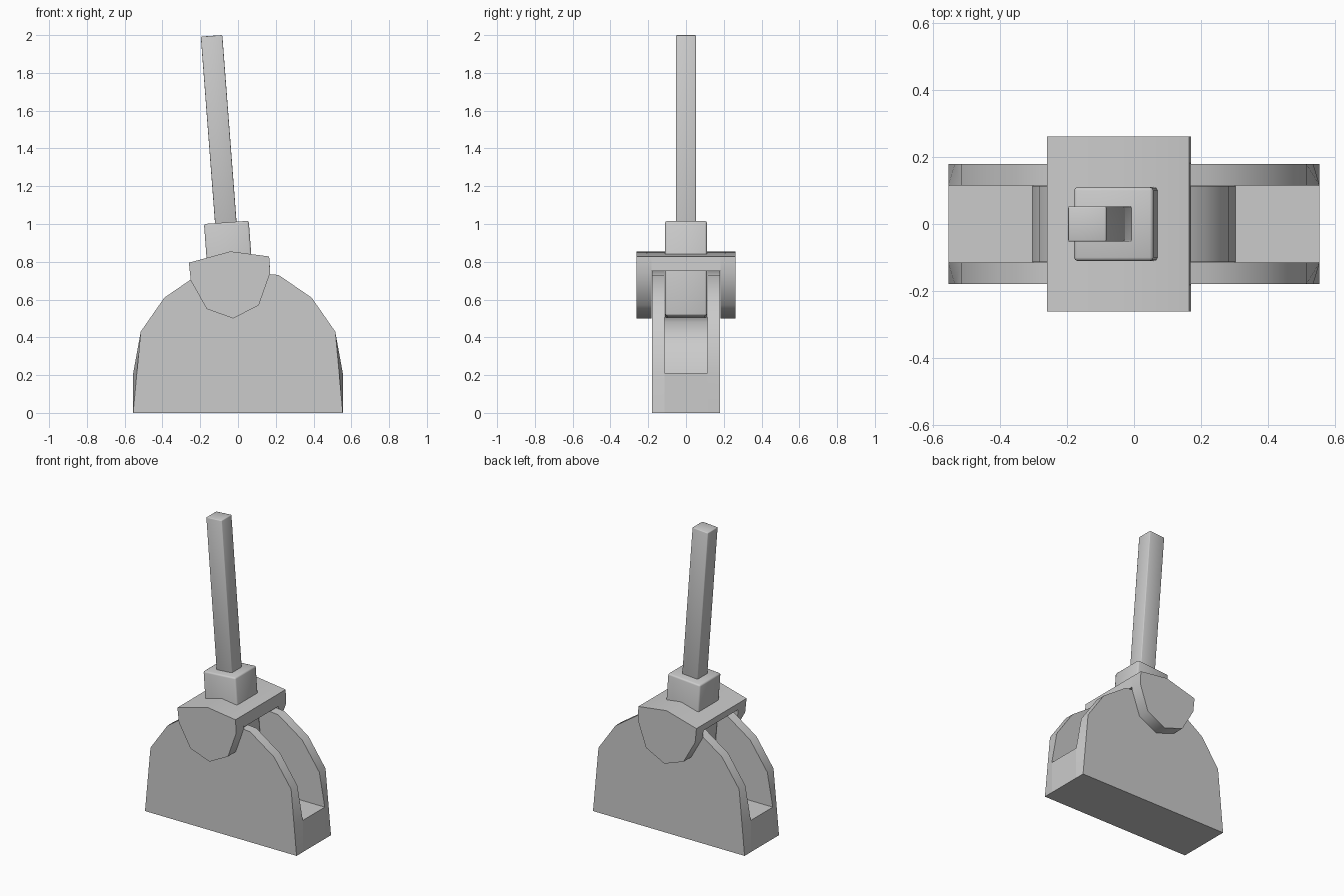
import bpy, bmesh, math
from mathutils import Vector

cube = bpy.data.objects.get("Cube")
if cube:
    bpy.data.objects.remove(cube, do_unlink=True)

grey = bpy.data.materials.new("light grey")
grey.use_nodes = True
grey.diffuse_color = (0.6, 0.6, 0.6, 1)
grey.node_tree.nodes["Principled BSDF"].inputs["Base Color"].default_value = (0.6, 0.6, 0.6, 1)


def extrude(name, profile, y0, y1, smooth=30, bevel=0):
    """Prism of an x-z profile between two y values."""
    bm = bmesh.new()
    face = bm.faces.new([bm.verts.new((x, y0, z)) for x, z in profile])
    moved = bmesh.ops.extrude_face_region(bm, geom=[face])["geom"]
    bmesh.ops.translate(bm, vec=(0, y1 - y0, 0),
                        verts=[v for v in moved if isinstance(v, bmesh.types.BMVert)])
    bmesh.ops.recalc_face_normals(bm, faces=bm.faces[:])
    if bevel:
        bmesh.ops.bevel(bm, geom=bm.edges[:], offset=bevel, segments=2,
                        profile=0.5, affect='EDGES')
    mesh = bpy.data.meshes.new(name)
    bm.to_mesh(mesh)
    bm.free()
    mesh.materials.append(grey)
    obj = bpy.data.objects.new(name, mesh)
    bpy.context.collection.objects.link(obj)
    bpy.ops.object.select_all(action='DESELECT')
    obj.select_set(True)
    bpy.context.view_layer.objects.active = obj
    bpy.ops.object.shade_smooth_by_angle(angle=math.radians(smooth))
    return obj


# Arched side plates, outer faces tapering in to the arch
half = [(0.555, 0), (0.555, 0.21), (0.515, 0.43), (0.39, 0.61), (0.215, 0.73)]
arch = half + [(0, 0.75)] + [(-x, z) for x, z in reversed(half)]
for side, label in ((-1, "front"), (1, "back")):
    plate = extrude(label + "_side_plate", arch, side * 0.115, side * 0.18)
    for v in plate.data.vertices:
        if abs(v.co.y) > 0.15 and abs(v.co.z - 0.21) < 0.01:
            v.co.x *= 0.965

# Floor block and half drum in the slot
extrude("slot_floor", [(-0.555, 0), (0.555, 0), (0.555, 0.21), (-0.555, 0.21)], -0.115, 0.115)
drum = [(0.305 * math.cos(math.pi * i / 8), 0.205 + 0.3 * math.sin(math.pi * i / 8))
        for i in range(9)]
extrude("pivot_drum", drum, -0.114, 0.114)

# Saddle: top cap with a cheek over each plate
top = [(-0.26, 0.795), (-0.04, 0.855), (0.165, 0.828)]
cheek = top + [(0.17, 0.74), (0.11, 0.57), (-0.025, 0.5), (-0.165, 0.55), (-0.25, 0.7)]
for side, label in ((-1, "front"), (1, "back")):
    extrude(label + "_saddle_cheek", cheek, side * 0.182, side * 0.262, 50)
extrude("saddle_cap", top + [(0.17, 0.75), (-0.255, 0.75)], -0.182, 0.182, 50)

# Leaning neck block and lever rod
neck = [(-0.18, 1.0), (0.057, 1.017), (0.094, 0.515), (-0.143, 0.498)]
extrude("lever_neck", neck, -0.11, 0.11, 50, 0.01)
rod = [(-0.197, 1.992), (-0.083, 2.0), (-0.003, 0.95), (-0.117, 0.942)]
extrude("lever_rod", rod, -0.053, 0.053, 50, 0.005)
